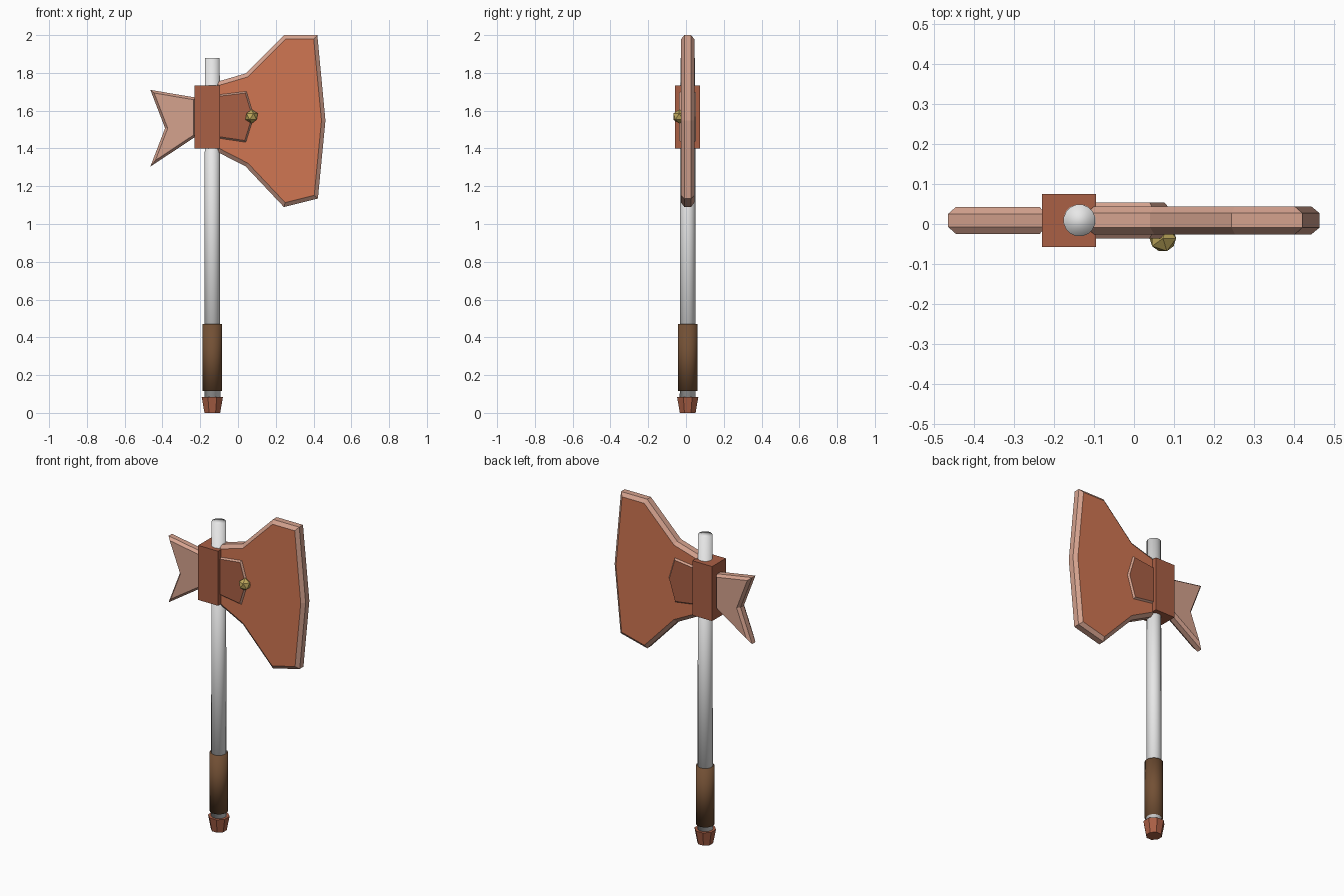
import bpy
import bmesh
import math
from mathutils import Matrix, Vector

cube = bpy.data.objects.get("Cube")
if cube:
    bpy.data.objects.remove(cube, do_unlink=True)

AXIS_X, MID_Y = -0.136, 0.009


def material(name, rgb):
    mat = bpy.data.materials.new(name)
    mat.use_nodes = True
    colour = (*rgb, 1.0)
    mat.diffuse_color = colour
    mat.node_tree.nodes["Principled BSDF"].inputs["Base Color"].default_value = colour
    return mat


copper = material("copper", (0.63, 0.18, 0.085))
dark_copper = material("dark copper", (0.40, 0.115, 0.06))
pale_edge = material("pale edge", (0.66, 0.36, 0.27))
white_shaft = material("white shaft", (0.8, 0.8, 0.8))
leather = material("brown leather", (0.17, 0.08, 0.035))
gold = material("gold", (0.53, 0.40, 0.11))


def finish(name, bm, mats):
    bmesh.ops.recalc_face_normals(bm, faces=bm.faces)
    mesh = bpy.data.meshes.new(name)
    bm.to_mesh(mesh)
    bm.free()
    for mat in mats:
        mesh.materials.append(mat)
    obj = bpy.data.objects.new(name, mesh)
    bpy.context.collection.objects.link(obj)
    return obj


def inset_outline(points, amount):
    """Mitred inward offset of a clockwise outline."""
    pts = [Vector(p) for p in points]
    result = []
    for i, p in enumerate(pts):
        a = (p - pts[i - 1]).normalized()
        b = (pts[(i + 1) % len(pts)] - p).normalized()
        na, nb = Vector((a.y, -a.x)), Vector((b.y, -b.x))
        result.append(p + (na + nb) * amount / (1 + na.dot(nb)))
    return result


def bevelled_slab(name, outline, half, rim_half, inset, face_mat, rim_mat):
    """Flat slab in the xz plane with chamfered borders on both sides."""
    bm = bmesh.new()
    inner = inset_outline(outline, inset)
    layers = ((inner, -half), (outline, -rim_half), (outline, rim_half), (inner, half))
    rings = [[bm.verts.new((x, MID_Y + y, z)) for x, z in pts] for pts, y in layers]
    for low, high in zip(rings, rings[1:]):
        for i in range(len(outline)):
            j = (i + 1) % len(outline)
            bm.faces.new((low[i], low[j], high[j], high[i])).material_index = 1
    bm.faces.new(rings[0])
    bm.faces.new(rings[-1])
    return finish(name, bm, (face_mat, rim_mat))


def rod(name, sides, r_low, r_high, z_low, z_high, mat, smooth):
    bm = bmesh.new()
    place = Matrix.Translation((AXIS_X, MID_Y, (z_low + z_high) / 2))
    turn = Matrix.Rotation(math.pi / sides, 4, "Z")
    bmesh.ops.create_cone(bm, cap_ends=True, segments=sides, radius1=r_low,
                          radius2=r_high, depth=z_high - z_low, matrix=place @ turn)
    for face in bm.faces:
        face.smooth = smooth
    return finish(name, bm, (mat,))


# Handle: shaft, grip and faceted pommel
rod("shaft", 16, 0.043, 0.04, 0.05, 1.88, white_shaft, True)
rod("grip", 16, 0.052, 0.052, 0.115, 0.47, leather, True)
rod("pommel", 8, 0.045, 0.061, 0.0, 0.085, dark_copper, False)

# Head: broad blade, rear spike and side plates
bevelled_slab("blade", [(-0.12, 1.75), (0.04, 1.797), (0.243, 2.0), (0.42, 2.0),
                        (0.463, 1.548), (0.423, 1.135), (0.243, 1.09),
                        (0.04, 1.305), (-0.12, 1.387)],
              0.035, 0.018, 0.021, copper, pale_edge)
bevelled_slab("rear_spike", [(-0.464, 1.71), (-0.222, 1.669), (-0.222, 1.464),
                             (-0.464, 1.304), (-0.386, 1.507)],
              0.034, 0.016, 0.013, pale_edge, pale_edge)
bevelled_slab("side_plate", [(-0.12, 1.683), (0.045, 1.703), (0.085, 1.57),
                             (0.042, 1.432), (-0.12, 1.456)],
              0.045, 0.034, 0.009, dark_copper, pale_edge)

# Square collar holding the head on the shaft
bm = bmesh.new()
bmesh.ops.create_cube(bm, size=1.0, matrix=Matrix.Translation((-0.162, MID_Y, 1.567))
                      @ Matrix.Diagonal((0.134, 0.132, 0.333, 1.0)))
finish("collar", bm, (dark_copper,))

# Faceted stud on the front plate
bm = bmesh.new()
bmesh.ops.create_icosphere(bm, subdivisions=1, radius=0.037,
                           matrix=Matrix.Translation((0.072, -0.036, 1.569)))
finish("stud", bm, (gold,))
